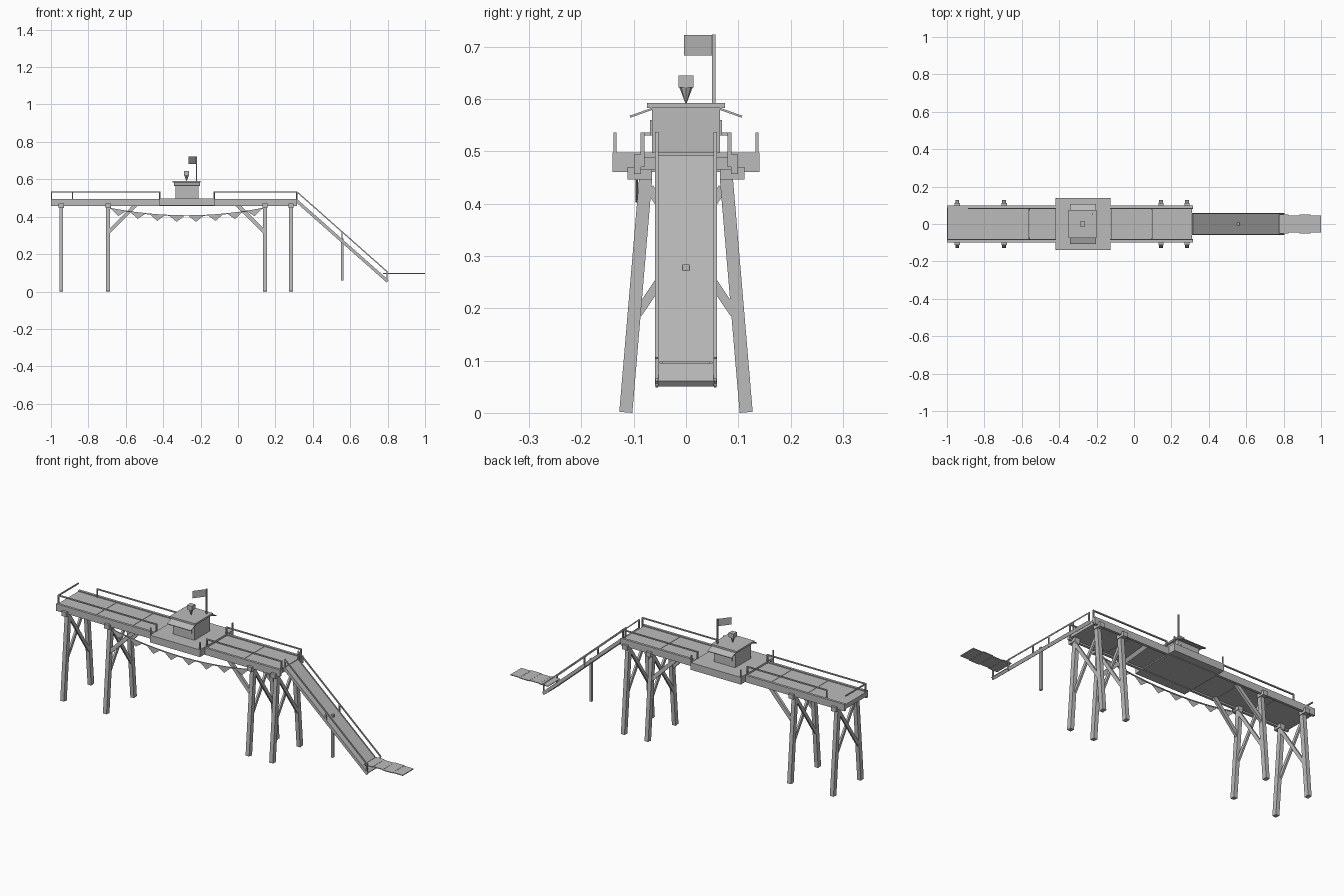
import bpy
import bmesh
from mathutils import Vector, Matrix

cube = bpy.data.objects.get("Cube")
if cube:
    bpy.data.objects.remove(cube, do_unlink=True)

grey = bpy.data.materials.new("plain grey")
grey.use_nodes = True
COLOR = (0.5, 0.5, 0.5, 1)
grey.diffuse_color = COLOR
grey.node_tree.nodes["Principled BSDF"].inputs["Base Color"].default_value = COLOR


def finish(name, bm):
    mesh = bpy.data.meshes.new(name)
    bm.to_mesh(mesh)
    bm.free()
    mesh.materials.append(grey)
    obj = bpy.data.objects.new(name, mesh)
    bpy.context.collection.objects.link(obj)
    return obj


def box(name, x, y, z):
    """Box from (min, max) pairs."""
    bm = bmesh.new()
    lo, hi = Vector((x[0], y[0], z[0])), Vector((x[1], y[1], z[1]))
    size = Matrix.Diagonal((*(hi - lo), 1))
    bmesh.ops.create_cube(bm, size=1, matrix=Matrix.Translation((lo + hi) / 2) @ size)
    return finish(name, bm)


def bar(name, a, b, width, depth, up=(0, 1, 0)):
    """Rectangular bar between two points; depth runs along 'up'."""
    a, b = Vector(a), Vector(b)
    along = (b - a).normalized()
    side = Vector(up).cross(along).normalized()
    top = along.cross(side)
    rot = Matrix((side, top, along)).transposed().to_4x4()
    size = Matrix.Diagonal((width, depth, (b - a).length, 1))
    bm = bmesh.new()
    bmesh.ops.create_cube(bm, size=1, matrix=Matrix.Translation((a + b) / 2) @ rot @ size)
    return finish(name, bm)


def sheet(name, points):
    bm = bmesh.new()
    bm.faces.new([bm.verts.new(p) for p in points])
    return finish(name, bm)


# Deck boards and edge beams
seams = [-1, -0.775, -0.56, -0.34, -0.125, 0.095, 0.31]
for x0, x1 in zip(seams, seams[1:]):
    box("deck_board", (x0 + 0.001, x1 - 0.001), (-0.087, 0.087), (0.465, 0.489))
for s in (-1, 1):
    box("edge_beam", (-1, 0.315), sorted((s * 0.086, s * 0.099)), (0.457, 0.494))

# Wide central platform
box("central_platform", (-0.42, -0.125), (-0.14, 0.14), (0.46, 0.498))

# Splayed legs with caps and cross braces
for x in (-0.945, -0.694, 0.144, 0.283):
    for s in (-1, 1):
        bar("leg", (x, s * 0.115, 0.001), (x, s * 0.077, 0.45), 0.021, 0.025)
        box("leg_cap", (x - 0.014, x + 0.014), sorted((s * 0.065, s * 0.112)), (0.446, 0.47))
        bar("cross_brace", (x + s * 0.005, s * 0.092, 0.19),
            (x + s * 0.005, -s * 0.07, 0.43), 0.01, 0.017)

# Diagonal braces under the long span
for s in (-1, 1):
    bar("span_brace", (-0.694, s * 0.088, 0.315), (-0.545, s * 0.078, 0.465), 0.02, 0.014)
    bar("span_brace", (0.144, s * 0.088, 0.315), (-0.005, s * 0.078, 0.465), 0.02, 0.014)

# Deck railings
RAIL = 0.536
for s, start in ((-1, -0.997), (1, -0.885)):
    y = s * 0.083
    for x0, x1 in ((start, -0.42), (-0.125, 0.313)):
        bar("rail", (x0, y, RAIL - 0.003), (x1, y, RAIL - 0.003), 0.006, 0.007)
        for x in (x0, x1):
            box("rail_post", (x - 0.003, x + 0.003), (y - 0.0035, y + 0.0035), (0.47, RAIL))
    for x in (-0.417, -0.128):
        y = s * 0.136
        box("platform_post", (x - 0.003, x + 0.003), (y - 0.003, y + 0.003), (0.49, RAIL))
bar("end_rail", (-0.997, -0.085, RAIL - 0.003), (-0.997, 0.085, RAIL - 0.003),
    0.006, 0.006, (0, 0, 1))

# Booth, roof, awnings and shutters
box("booth", (-0.335, -0.21), (-0.065, 0.065), (0.498, 0.585))
box("booth_roof", (-0.35, -0.2), (-0.075, 0.075), (0.583, 0.592))
for s in (-1, 1):
    bar("awning", (-0.272, s * 0.065, 0.581), (-0.272, s * 0.107, 0.566), 0.14, 0.004, (0, 0, 1))
    box("shutter", (-0.32, -0.225), sorted((s * 0.064, s * 0.069)), (0.53, 0.56))

# Rooftop ornament
bm = bmesh.new()
bmesh.ops.create_cone(bm, cap_ends=True, segments=8, radius1=0.001, radius2=0.013,
                      depth=0.032, matrix=Matrix.Translation((-0.275, 0, 0.607)))
finish("ornament_cone", bm)
box("ornament_block", (-0.289, -0.261), (-0.014, 0.014), (0.622, 0.645))

# Flag
box("flag_pole", (-0.225, -0.219), (0.05, 0.056), (0.59, 0.723))
pole, tip = (-0.222, 0.052), (-0.265, -0.004)
sheet("flag", [(*pole, 0.683), (*pole, 0.722), (*tip, 0.722), (*tip, 0.683)])


# Bunting line with pennants along the front
def sag(x):
    t = (x + 0.275) / 0.42
    return 0.405 + 0.042 * t * t


STEPS = 12
xs = [-0.694 + 0.838 * i / STEPS for i in range(STEPS + 1)]
for x0, x1 in zip(xs, xs[1:]):
    bar("bunting_line", (x0, -0.094, sag(x0)), (x1, -0.094, sag(x1)), 0.005, 0.005)
for i in range(8):
    x = -0.64 + i * 0.104
    sheet("pennant", [(x - 0.042, -0.094, sag(x - 0.042)), (x, -0.094, sag(x) - 0.033),
                      (x + 0.042, -0.094, sag(x + 0.042))])


# Slide with side rails, posts and a support
def slope(x):
    return 0.49 - (x - 0.315) * 0.885


bar("slide", (0.31, 0, slope(0.31) - 0.008), (0.797, 0, slope(0.797) - 0.008), 0.108, 0.014, (0, 0, 1))
for s in (-1, 1):
    y = s * 0.056
    bar("slide_edge", (0.313, y, slope(0.313) - 0.006), (0.8, y, slope(0.8) - 0.006), 0.016, 0.005)
    bar("slide_rail", (0.313, y, slope(0.313) + 0.043), (0.8, y, slope(0.8) + 0.043), 0.006, 0.006)
    for x in (0.316, 0.557, 0.797):
        box("slide_post", (x - 0.003, x + 0.003), (y - 0.003, y + 0.003),
            (slope(x) - 0.012, slope(x) + 0.043))
box("slide_support", (0.551, 0.563), (-0.007, 0.007), (0.058, 0.284))

# Landing planks
edges = [0.775, 0.826, 0.885, 0.943, 1.0]
for i, (x0, x1) in enumerate(zip(edges, edges[1:])):
    half = 0.046 if i % 2 else 0.051
    box("landing_plank", (x0 + 0.001, x1), (-half, half), (0.094, 0.098))
